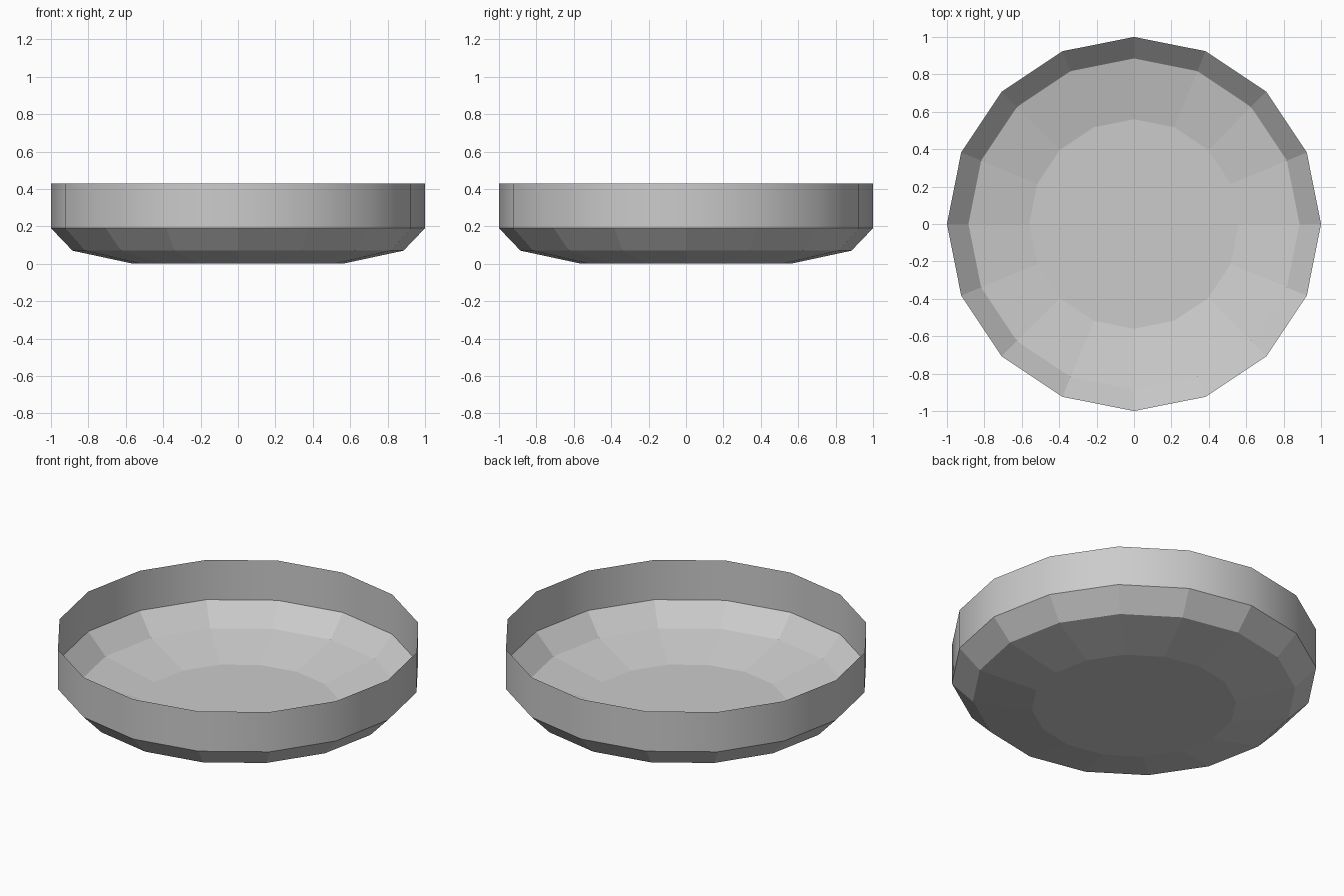
import bpy
import bmesh
from math import cos, sin, tau

SIDES = 16
# Profile of the dish: radius and height from floor to rim
PROFILE = [(0.56, 0.0), (0.885, 0.07), (1.0, 0.19), (1.0, 0.43)]

cube = bpy.data.objects.get("Cube")
if cube:
    bpy.data.objects.remove(cube, do_unlink=True)

# Plain grey material
grey = bpy.data.materials.new("light_grey")
grey.use_nodes = True
colour = (0.6, 0.6, 0.6, 1.0)
grey.diffuse_color = colour
grey.node_tree.nodes["Principled BSDF"].inputs["Base Color"].default_value = colour

# Thin shallow dish built as rings of the profile
bm = bmesh.new()
rings = [[bm.verts.new((r * cos(tau * i / SIDES), r * sin(tau * i / SIDES), z))
          for i in range(SIDES)] for r, z in PROFILE]
bm.faces.new(list(reversed(rings[0])))
for level, (low, high) in enumerate(zip(rings, rings[1:])):
    for i in range(SIDES):
        j = (i + 1) % SIDES
        face = bm.faces.new((low[i], low[j], high[j], high[i]))
        # Only the upright wall is smooth
        face.smooth = level == len(rings) - 2

# Crisp edge below the wall
for i in range(SIDES):
    bm.edges.get((rings[2][i], rings[2][(i + 1) % SIDES])).smooth = False

mesh = bpy.data.meshes.new("shallow_dish")
bm.to_mesh(mesh)
bm.free()
mesh.materials.append(grey)
dish = bpy.data.objects.new("shallow_dish", mesh)
bpy.context.collection.objects.link(dish)
